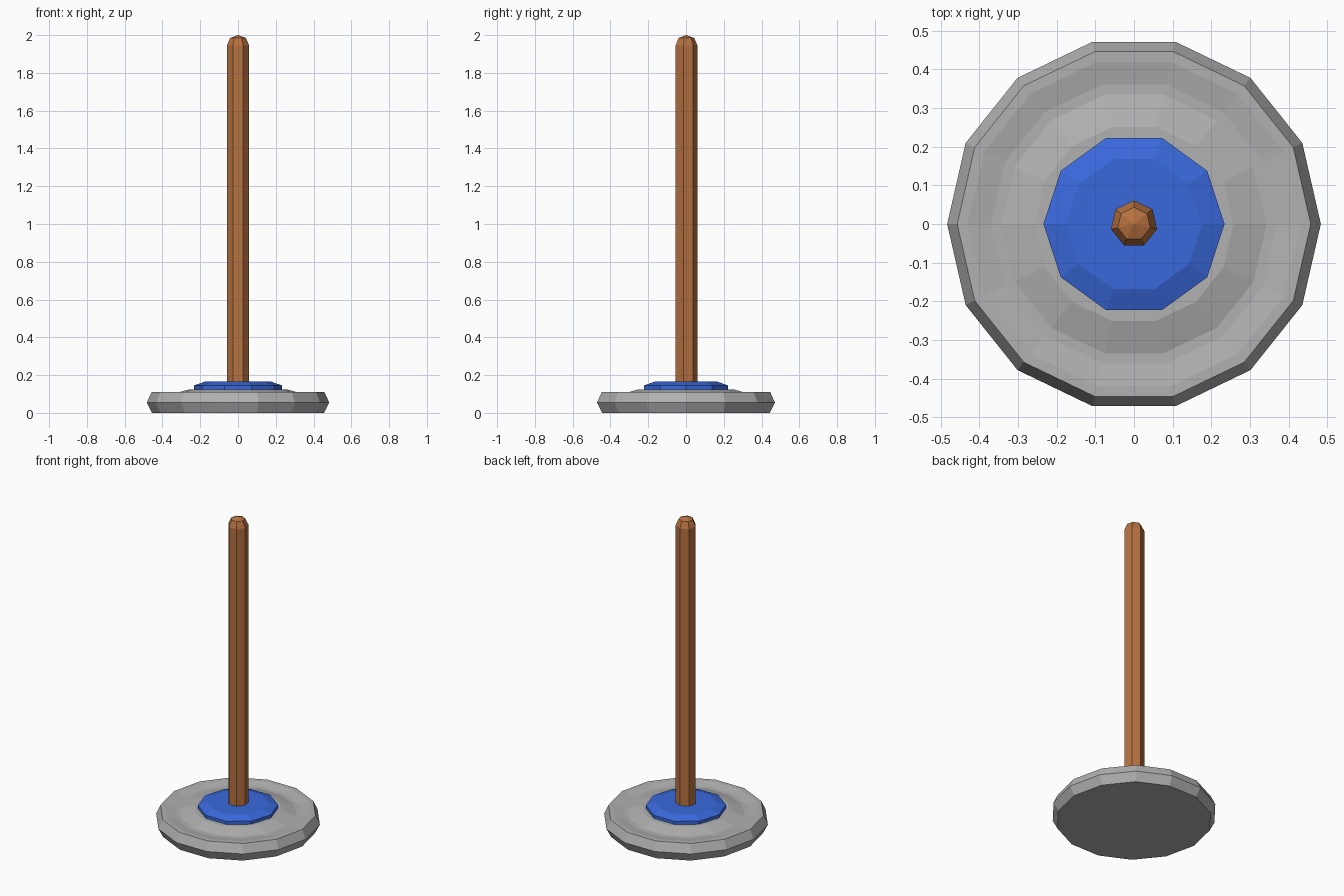
import bpy, bmesh, math

if "Cube" in bpy.data.objects:
    bpy.data.objects.remove(bpy.data.objects["Cube"])


def material(name, rgb):
    m = bpy.data.materials.new(name)
    m.diffuse_color = (*rgb, 1)
    m.use_nodes = True
    m.node_tree.nodes["Principled BSDF"].inputs["Base Color"].default_value = m.diffuse_color
    return m


def lathe(name, profile, sides, start, mat):
    """Spin (radius, z) points into a flat-faced solid; radius 0 gives an apex."""
    bm = bmesh.new()
    rings = []
    for r, z in profile:
        if r == 0:
            rings.append([bm.verts.new((0, 0, z))] * sides)
        else:
            rings.append([bm.verts.new((r * math.cos(start + math.tau * i / sides),
                                        r * math.sin(start + math.tau * i / sides), z))
                          for i in range(sides)])
    for low, high in zip(rings, rings[1:]):
        for i in range(sides):
            j = (i + 1) % sides
            quad = [low[i], low[j], high[j], high[i]]
            bm.faces.new(list(dict.fromkeys(quad)))
    bmesh.ops.recalc_face_normals(bm, faces=bm.faces)
    mesh = bpy.data.meshes.new(name)
    bm.to_mesh(mesh)
    bm.free()
    mesh.materials.append(mat)
    ob = bpy.data.objects.new(name, mesh)
    bpy.context.collection.objects.link(ob)
    return ob


grey = material("grey stone", (0.44, 0.44, 0.44))
blue = material("blue paint", (0.042, 0.141, 0.72))
wood = material("brown wood", (0.47, 0.168, 0.051))

# Base disc with bevelled rim, shallow groove and raised hub
lathe("base", [(0, 0), (0.455, 0), (0.483, 0.055), (0.457, 0.111), (0.43, 0.111),
               (0.37, 0.101), (0.343, 0.101), (0.257, 0.125), (0, 0.125)], 14, 0, grey)

# Blue collar plate
lathe("collar", [(0, 0.12), (0.234, 0.12), (0.234, 0.145), (0.176, 0.165), (0, 0.165)],
      10, 0, blue)

# Seven-sided pole with rounded tip
lathe("pole", [(0, 0.14), (0.061, 0.14), (0.061, 1.945), (0.043, 1.985), (0, 2.0)],
      7, math.pi / 2, wood)
